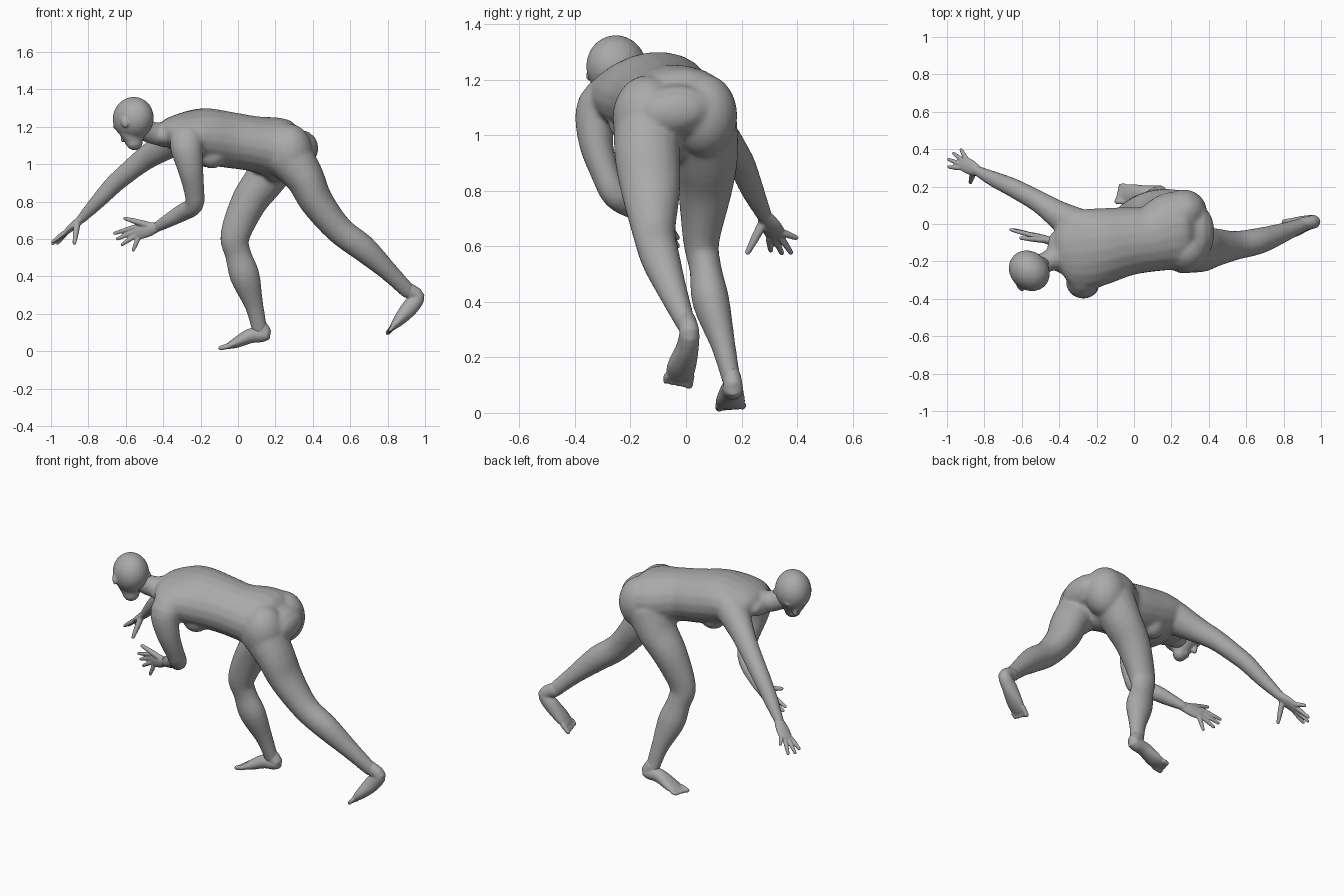
import bpy, bmesh, math
from mathutils import Vector, Matrix

old = bpy.data.objects.get("Cube")
if old:
    bpy.data.objects.remove(old, do_unlink=True)

skin = bpy.data.materials.new("matte_grey")
skin.use_nodes = True
grey = (.4, .4, .4, 1)
skin.diffuse_color = grey
bsdf = skin.node_tree.nodes["Principled BSDF"]
bsdf.inputs["Base Color"].default_value = grey
bsdf.inputs["Roughness"].default_value = .7

SIDES = 20
ACROSS = Vector((0, 1, 0))


def spline(points, steps=4):
    """Smooth curve through the given sections."""
    p = [points[0]] + points + [points[-1]]
    out = []
    for i in range(1, len(p) - 2):
        a, b, c, d = p[i - 1:i + 3]
        for k in range(steps):
            t = k / steps
            out.append(b + (c - a) * (t / 2) + (a * 2 - b * 5 + c * 4 - d) * (t * t / 2)
                       + (b * 3 - a - c * 3 + d) * (t ** 3 / 2))
    return out + [points[-1]]


def tube(bm, sections, hint=ACROSS):
    """Round-ended loft; each section is x, y, z, half width along hint, half depth."""
    pts = spline([Vector(s) for s in sections])
    mid = [Vector(p[:3]) for p in pts]
    rings = []
    for i, p in enumerate(pts):
        t = (mid[min(i + 1, len(mid) - 1)] - mid[max(i - 1, 0)]).normalized()
        rings.append((mid[i], t, p[3], p[4]))

    def cap(ring, sign):
        c, t, a, b = ring
        r = min(a, b) * sign
        return [(c + t * r * math.sin(g), t, a * math.cos(g), b * math.cos(g))
                for g in (.5, 1, 1.35)]

    rings = cap(rings[0], -1)[::-1] + rings + cap(rings[-1], 1)
    loops = []
    for c, t, a, b in rings:
        side = (hint - t * hint.dot(t)).normalized()
        up = t.cross(side)
        loops.append([bm.verts.new(c + side * a * math.cos(g) + up * b * math.sin(g))
                      for g in (math.tau * k / SIDES for k in range(SIDES))])
    for lo, hi in zip(loops, loops[1:]):
        for k in range(SIDES):
            j = (k + 1) % SIDES
            bm.faces.new((lo[k], lo[j], hi[j], hi[k]))
    bm.faces.new(loops[0][::-1])
    bm.faces.new(loops[-1])


def ball(bm, centre, radii, basis=Matrix.Identity(3)):
    m = Matrix.Translation(centre) @ basis.to_4x4() @ Matrix.Diagonal((*radii, 1))
    bmesh.ops.create_uvsphere(bm, u_segments=24, v_segments=16, radius=1, matrix=m)


def finish(name, bm, voxel, smooth):
    """Fuse the overlapping volumes into one skin."""
    bmesh.ops.recalc_face_normals(bm, faces=bm.faces)
    mesh = bpy.data.meshes.new(name)
    bm.to_mesh(mesh)
    bm.free()
    mesh.materials.append(skin)
    ob = bpy.data.objects.new(name, mesh)
    bpy.context.collection.objects.link(ob)
    for f in mesh.polygons:
        f.use_smooth = True
    fuse = ob.modifiers.new("fuse", "REMESH")
    fuse.mode = "VOXEL"
    fuse.voxel_size = voxel
    fuse.use_smooth_shade = True
    soft = ob.modifiers.new("soften", "SMOOTH")
    soft.factor = .5
    soft.iterations = smooth


# Torso and neck
bm = bmesh.new()
tube(bm, [(-.4, -.15, 1.15, .12, .06), (-.36, -.145, 1.16, .18, .09),
          (-.28, -.14, 1.16, .215, .122), (-.18, -.12, 1.15, .208, .15),
          (-.05, -.095, 1.13, .187, .15), (.08, -.08, 1.11, .178, .148),
          (.2, -.045, 1.09, .215, .16), (.28, -.045, 1.085, .215, .145),
          (.33, -.045, 1.085, .16, .1)], Vector((0, 1, .1)))
ball(bm, (-.14, -.21, 1.045), (.075, .07, .068))
ball(bm, (-.16, -.04, 1.05), (.075, .07, .068))
ball(bm, (.21, -.03, 1), (.1, .12, .1))
ball(bm, (.275, -.14, 1.06), (.125, .125, .155))
ball(bm, (.265, .065, 1.07), (.125, .12, .15))
tube(bm, [(-.28, -.14, 1.18, .13, .085), (-.38, -.165, 1.165, .085, .066),
          (-.45, -.195, 1.165, .058, .06), (-.53, -.23, 1.2, .056, .06)])
# Left arm
tube(bm, [(-.25, -.23, 1.16, .09, .1), (-.275, -.315, 1.1, .08, .09),
          (-.255, -.325, .98, .063, .07), (-.235, -.29, .86, .052, .055),
          (-.235, -.25, .78, .05, .05), (-.3, -.18, .74, .047, .047),
          (-.37, -.135, .7, .04, .038), (-.44, -.09, .66, .024, .028)])
# Right arm
tube(bm, [(-.31, -.01, 1.15, .1, .095), (-.42, .06, 1.08, .072, .074),
          (-.51, .12, 1.02, .058, .062), (-.62, .18, .93, .052, .053),
          (-.67, .205, .885, .049, .05), (-.75, .24, .8, .042, .041),
          (-.84, .285, .705, .028, .026)])
# Left leg, stretched back
tube(bm, [(.26, -.14, 1.06, .12, .135), (.355, -.14, .93, .118, .105),
          (.42, -.127, .8, .107, .09), (.54, -.115, .65, .078, .076),
          (.67, -.09, .55, .07, .072), (.8, -.045, .43, .052, .052),
          (.91, 0, .32, .035, .042)])
# Right leg, planted
tube(bm, [(.21, .06, 1.04, .125, .135), (.145, .07, .92, .118, .11),
          (.06, .068, .8, .098, .097), (-.015, .055, .62, .066, .08),
          (0, .07, .52, .058, .07), (.037, .09, .4, .067, .08),
          (.087, .135, .24, .044, .05), (.117, .165, .11, .033, .042)])
finish("body", bm, .01, 8)

# Head, turned toward the reaching arm
bm = bmesh.new()
centre = Vector((-.56, -.25, 1.245))
face = Vector((-.62, .6, -.58)).normalized()
crown = (Vector((0, 0, 1)) - face * face.z).normalized()
ear_side = crown.cross(face)
turn = Matrix((face, ear_side, crown)).transposed()


def at(f, s, u):
    return centre + turn @ Vector((f, s, u))


ball(bm, centre, (.118, .102, .113), turn)
tube(bm, [(*at(.02, 0, -.01), .09, .082), (*at(.045, 0, -.06), .076, .068),
          (*at(.065, 0, -.112), .048, .042)], ear_side)
tube(bm, [(*at(.105, 0, -.01), .01, .012), (*at(.125, 0, -.055), .016, .014)], ear_side)
tube(bm, [(*at(.1, -.02, -.095), .01, .01), (*at(.1, .02, -.095), .01, .01)], crown)
for s in (-1, 1):
    ball(bm, at(-.01, s * .1, -.035), (.021, .01, .032), turn)
    ball(bm, at(.095, s * .035, .012), (.018, .03, .012), turn)
finish("head", bm, .007, 3)


def hand(name, wrist, knuckles, side, tips, thumb):
    """Palm, four spread fingers from index to little, and a thumb."""
    bm = bmesh.new()
    w, k, side = Vector(wrist), Vector(knuckles), Vector(side).normalized()
    tube(bm, [(*w, .026, .022), (*w.lerp(k, .5), .04, .021), (*k, .04, .015)], side)
    for i, tip in enumerate(tips):
        root = k + side * (i - 1.5) * .021
        tube(bm, [(*root, .013, .013), (*root.lerp(Vector(tip), .5), .012, .012),
                  (*tip, .009, .009)], side)
    root = w.lerp(k, .25) - side * .012
    tube(bm, [(*root, .018, .016), (*root.lerp(Vector(thumb), .5), .016, .015),
              (*thumb, .01, .01)], side)
    finish(name, bm, .005, 2)


hand("left_hand", (-.43, -.097, .664), (-.54, -.06, .635), (.2, 0, -1),
     [(-.66, -.03, .63), (-.645, -.03, .6), (-.62, -.04, .57), (-.56, -.06, .54)],
     (-.605, -.075, .71))
hand("right_hand", (-.83, .28, .713), (-.915, .325, .64), (.5, .8, .25),
     [(-.99, .305, .585), (-.99, .345, .575), (-.965, .378, .577), (-.925, .397, .63)],
     (-.875, .222, .578))


def foot(name, sections, toe_dir, inner):
    """Heel to ball, with five toes shortening away from the inner side."""
    bm = bmesh.new()
    tube(bm, sections)
    front = Vector(sections[-1][:3])
    for i in range(5):
        root = front + ACROSS * inner * (.04 - i * .021)
        tip = root + Vector(toe_dir) * (.045 - i * .005)
        r = .016 if i == 0 else .013
        tube(bm, [(*root, r, r), (*tip, r * .9, r * .8)])
    finish(name, bm, .006, 3)


foot("left_foot", [(.9, 0, .33, .036, .042), (.96, .012, .292, .036, .038),
                   (.92, .005, .235, .041, .045), (.865, -.015, .17, .052, .033),
                   (.83, -.025, .132, .049, .019)], (-.65, -.1, -.75), 1)
foot("right_foot", [(.117, .165, .13, .033, .042), (.143, .17, .088, .036, .036),
                    (.07, .165, .083, .041, .04), (-.01, .16, .045, .053, .028),
                    (-.05, .16, .028, .05, .017)], (-.95, 0, -.25), -1)
